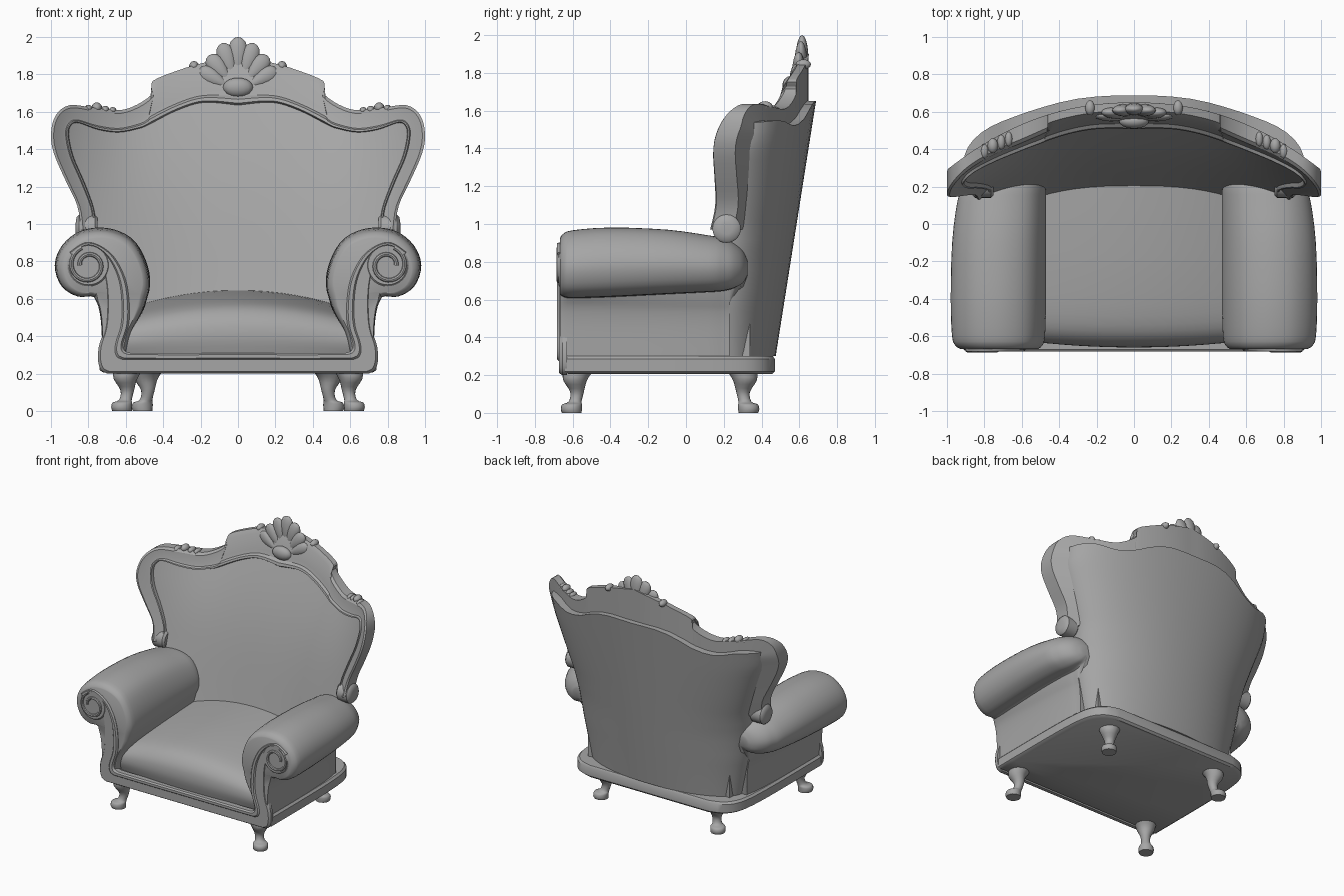
import bpy, bmesh, math
from mathutils import Vector, Matrix

if "Cube" in bpy.data.objects:
    bpy.data.objects.remove(bpy.data.objects["Cube"])

grey = bpy.data.materials.new("dark_grey")
grey.diffuse_color = (.38, .38, .38, 1)
grey.use_nodes = True
grey.node_tree.nodes["Principled BSDF"].inputs["Base Color"].default_value = grey.diffuse_color


def finish(name, bm, mirror=False, angle=40):
    bmesh.ops.recalc_face_normals(bm, faces=bm.faces)
    me = bpy.data.meshes.new(name)
    bm.to_mesh(me)
    bm.free()
    me.materials.append(grey)
    for p in me.polygons:
        p.use_smooth = True
    me.set_sharp_from_angle(angle=math.radians(angle))
    ob = bpy.data.objects.new(name, me)
    bpy.context.collection.objects.link(ob)
    if mirror:
        ob.modifiers.new("mirror", 'MIRROR')
    return ob


def loft(name, rings, cap0=True, cap1=True, mirror=False, angle=40, strip_cap=False):
    bm = bmesh.new()
    vs = [[bm.verts.new(p) for p in r] for r in rings]
    n = len(rings[0])
    for a, b in zip(vs, vs[1:]):
        for i in range(n):
            j = (i + 1) % n
            bm.faces.new((a[i], a[j], b[j], b[i]))
    if cap0:
        bm.faces.new(vs[0])
    if strip_cap:
        e = vs[-1]
        for i in range(n // 2 - 1):
            bm.faces.new((e[i], e[i + 1], e[n - 2 - i], e[n - 1 - i]))
    elif cap1:
        bm.faces.new(vs[-1])
    return finish(name, bm, mirror, angle)


def spline(pts, n=4):
    """Catmull-Rom through points of any dimension."""
    out = []
    for i in range(len(pts) - 1):
        p0, p1, p2, p3 = pts[max(i - 1, 0)], pts[i], pts[i + 1], pts[min(i + 2, len(pts) - 1)]
        for k in range(n):
            t = k / n
            out.append(tuple(.5 * (2 * b + (c - a) * t + (2 * a - 5 * b + 4 * c - d) * t * t
                                   + (3 * b - a - 3 * c + d) * t ** 3)
                             for a, b, c, d in zip(p0, p1, p2, p3)))
    return out + [tuple(pts[-1])]


def lookup(table, x):
    for (a, va), (b, vb) in zip(table, table[1:]):
        if x <= b:
            return va + (vb - va) * max(0, (x - a) / (b - a))
    return table[-1][1]


def tube(name, pts, r, mirror=True, sides=8):
    rings = []
    for i, p in enumerate(pts):
        d = (Vector(pts[min(i + 1, len(pts) - 1)]) - Vector(pts[max(i - 1, 0)])).normalized()
        u = d.cross(Vector((0, 1, 0))).normalized()
        v = d.cross(u)
        rings.append([Vector(p) + r * (math.cos(a) * u + math.sin(a) * v)
                      for a in (2 * math.pi * k / sides for k in range(sides))])
    return loft(name, rings, mirror=mirror)


def ball(name, c, size, tilt=0, mirror=False, taper=0):
    bm = bmesh.new()
    bmesh.ops.create_uvsphere(bm, u_segments=16, v_segments=10, radius=1)
    for v in bm.verts:  # taper narrows the lower end into a teardrop
        v.co.x *= 1 + taper * v.co.z
    bm.transform(Matrix.Translation(c) @ Matrix.Rotation(tilt, 4, 'Y') @ Matrix.Diagonal((*size, 1)))
    return finish(name, bm, mirror)


def front(x, z):
    """Leaning, wrapped front surface of the backrest."""
    return .22 + .31 * (z - .65) - .32 * abs(x) ** 3


# base rail: rounded at the back corners
foot = spline([(.74, -.64), (.74, -.1), (.73, .2), (.70, .35), (.63, .435), (.53, .47)], 3)
foot = foot + [(-x, y) for x, y in reversed(foot)]
loft("base_rail", [[(x * s, y * s, z) for x, y in foot]
                   for z, s in ((.205, .97), (.22, 1), (.285, 1), (.3, .98))])

# legs
leg = spline([(.215, 0, .078), (.17, .012, .062), (.11, .002, .036), (.06, .012, .034),
              (.045, .028, .052), (.02, .032, .056), (0, .03, .052)], 3)
for name, cx, cy, sy in (("front_legs", .59, -.575, -1), ("back_legs", .48, .3, 1)):
    loft(name, [[(cx + o + r * math.cos(a), cy + sy * o + r * math.sin(a), z)
                 for a in (k * math.pi / 8 for k in range(16))] for z, o, r in leg], mirror=True)

# seat cushion
sec = spline([(-.64, .3), (-.66, .4), (-.635, .5), (-.54, .57), (-.3, .61), (0, .635), (.3, .65)], 4)
sec += [(.3, .3)]
loft("seat_cushion", [[(u * .62, y + .04 * u * u, .3 + (z - .3) * (1 - .3 * u * u)) for y, z in sec]
                      for u in (k / 8 for k in range(-8, 9))])

# rolled arms
prof = spline([(.60, .3), (.57, .42), (.51, .53), (.47, .66), (.495, .8), (.57, .92), (.70, .975),
               (.84, .96), (.94, .88), (.98, .77), (.945, .66), (.86, .605), (.77, .6),
               (.735, .5), (.725, .3)], 4)
rings = []
for y, s, kx, kz in spline([(-.667, .82, 1, .96), (-.65, .91, 1, .97), (-.60, .975, 1, .985), (-.4, 1, 1, 1.01),
                            (-.1, 1, .985, .98), (.12, 1, .93, .9), (.2, .98, .88, .87), (.255, .87, .86, .85),
                            (.3, .66, .83, .83), (.325, .3, .83, .83)], 3):
    r = []
    lift = .05 * (y + .67)
    for x, z in prof:
        low = z < .585
        x = .47 + (x - .47) * kx
        z = z if low else .6 + lift + (z - .6) * (kz - lift / .375)
        if not low:
            z = .76 + (z - .76) * s
        r.append((.70 + (x - .70) * s, min(y, .23) if low else y, z))
    rings.append(r)
loft("arms", rings, mirror=True)

# front frame: bottom bar sweeping up into the arm scrolls (inner x, z, outer x, z)
pairs = spline([(0, .31, 0, .2), (.5, .31, .6, .2), (.59, .315, .71, .205), (.615, .34, .745, .25),
                (.61, .38, .745, .34), (.585, .46, .715, .44), (.58, .56, .705, .56),
                (.60, .70, .71, .68), (.66, .82, .73, .77), (.74, .885, .77, .84),
                (.82, .9, .81, .85), (.90, .85, .86, .8)], 4)
shape = [(0, -.63), (0, -.67), (.08, -.682), (.25, -.682), (.32, -.672), (.9, -.672), (1, -.655), (1, -.63)]
loft("front_frame", [[(a + (c - a) * s, y, b + (d - b) * s) for s, y in shape]
                     for a, b, c, d in pairs], cap0=False, mirror=True, angle=30)
loft("scroll_disc", [[(.80 + r * math.cos(a), y, .78 + r * math.sin(a))
                      for a in (k * math.pi / 16 for k in range(32))]
                     for y, r in ((-.63, .115), (-.665, .115), (-.675, .105))], mirror=True)
spiral = []
for k in range(31):
    a, r = 1.2 - k * .25, .1 - k * .0018
    spiral.append((.80 + r * math.cos(a), -.674, .78 + r * math.sin(a)))
tube("scroll_bead", spiral, .012)

# upholstered backrest with wavy top and rounded rear shell
width = [(0, .65), (.25, .715), (.55, .765), (.75, .85), (.9, .915), (1, .91)]
top = spline([(0, 1.65), (.2, 1.65), (.35, 1.62), (.5, 1.55), (.65, 1.52), (.8, 1.55), (.95, 1.53)], 3)
rings = []
us = [math.sin(k / 14 * math.pi / 2) for k in range(-14, 15)]
for k in range(25):
    t = k / 24
    w = lookup(width, t)
    fr, re = [], []
    for u in us:
        x = u * w
        z = .3 + t * (lookup(top, abs(x)) - .3)
        fr.append((x, front(x, z) - .04 * (1 - u ** 4) * math.sin(math.pi * t ** 1.6), z))
        edge = front(w, z) + .08
        edge += max(0, .22 - edge) * (1 - t)
        rear = .475 + .158 * (z - .3)
        re.append((x, edge + (rear - edge) * (1 - abs(u) ** 2.1) ** .5, z))
    rings.append(fr + re[::-1])
loft("backrest", rings, angle=50, strip_cap=True)

# carved back frame (inner x, z, outer x, z)
pairs = spline([(.76, .97, .84, .97), (.77, 1.08, .86, 1.1), (.82, 1.22, .93, 1.25), (.88, 1.36, .985, 1.38),
                (.905, 1.48, 1.0, 1.48), (.89, 1.53, .975, 1.58), (.85, 1.54, .90, 1.635),
                (.75, 1.505, .76, 1.62), (.64, 1.49, .62, 1.61), (.53, 1.51, .51, 1.655),
                (.49, 1.525, .445, 1.715), (.46, 1.54, .455, 1.765), (.32, 1.61, .31, 1.825),
                (.18, 1.65, .19, 1.86), (0, 1.635, 0, 1.9)], 4)
shape = [(0, -.005), (.04, -.022), (.12, -.022), (.18, -.006), (.3, -.004), (.85, -.01), (1, .005)]
rings = []
for a, b, c, d in pairs:
    r = []
    for s, o in shape + [(1, None), (0, None)]:
        x, z = a + (c - a) * s, b + (d - b) * s
        f = front(x, z)
        if o is None:  # near-upright back side meeting the rear shell
            o = max(.03, min(.12, .65 - .36 * abs(x) ** 2.2 - f))
        r.append((x, f + o, z))
    rings.append(r)
loft("back_frame", rings, cap1=False, mirror=True, angle=30)

# rolled ends of the back frame
loft("frame_curls", [[(x, .215 + r * math.cos(a), .975 + r * math.sin(a))
                      for a in (k * math.pi / 12 for k in range(24))]
                     for x, r in ((.75, .06), (.765, .075), (.85, .075), (.862, .064), (.868, .03))],
     mirror=True)

# shell crest: fan of teardrop lobes and a boss
for i, (deg, length, wide) in enumerate(((0, .30, .046), (18, .28, .044), (38, .255, .044), (59, .245, .042))):
    a = math.radians(deg)
    mid = length * .58
    x, z = mid * math.sin(a), 1.70 + mid * math.cos(a)
    ball("shell_lobe_%d" % i, (x, front(x, z) + .015, z), (wide, .034, length * .42), a, i > 0, .55)
ball("shell_boss", (0, front(0, 1.73) - .005, 1.73), (.08, .04, .052))

# small leaf bumps on the frame shoulders and crest
for i, (x, z, r) in enumerate(((.80, 1.615, .022), (.755, 1.622, .028), (.71, 1.61, .022), (.67, 1.605, .02),
                               (.235, 1.845, .026))):
    ball("leaf_bump_%d" % i, (x, front(x, z) + .035, z), (r, .04, r), mirror=True)
